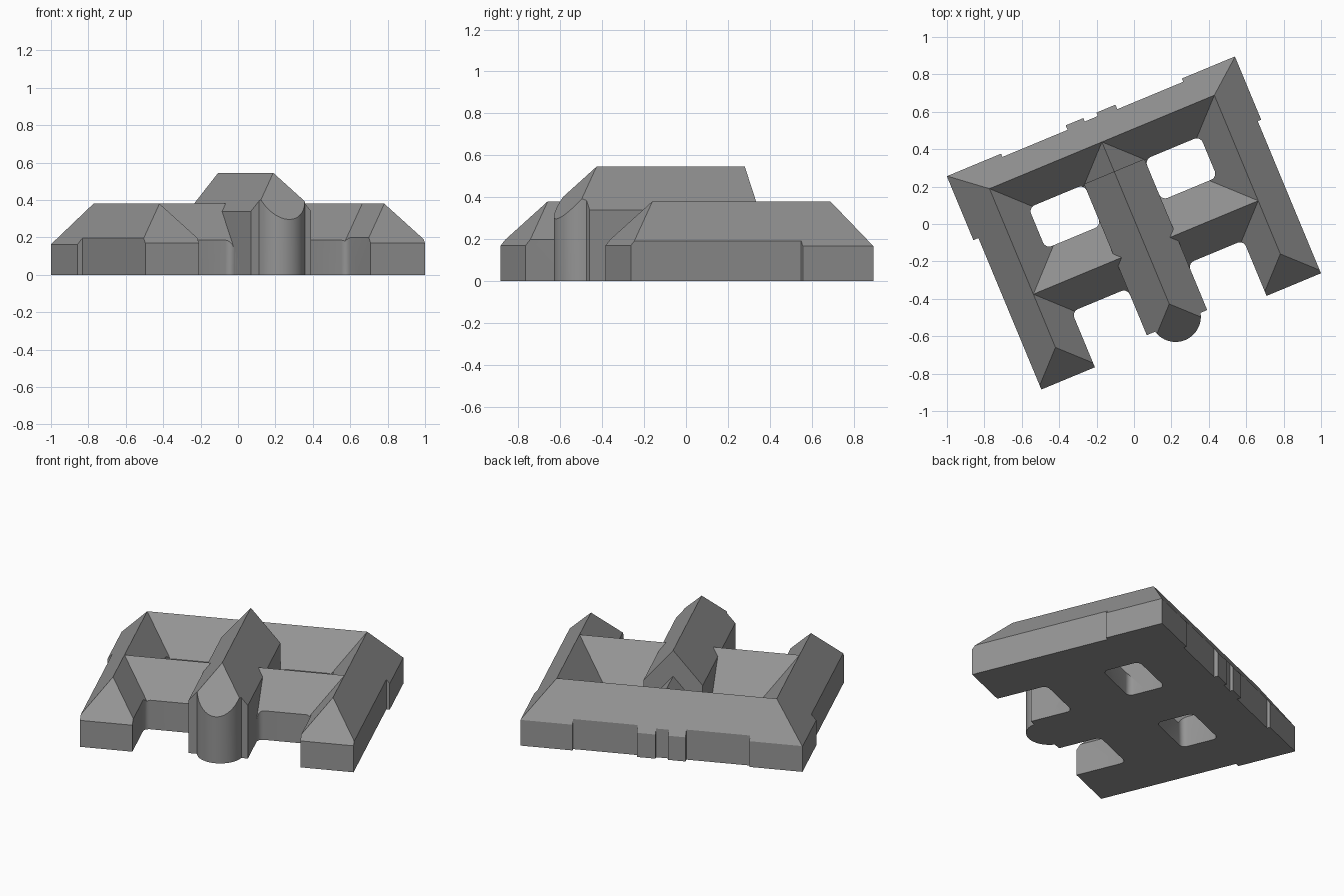
import bpy, bmesh, math
from mathutils import Matrix

cube = bpy.data.objects.get("Cube")
if cube:
    bpy.data.objects.remove(cube, do_unlink=True)

stone = bpy.data.materials.new("grey stone")
stone.use_nodes = True
GREY = (0.30, 0.30, 0.30, 1)
stone.diffuse_color = GREY
stone.node_tree.nodes["Principled BSDF"].inputs["Base Color"].default_value = GREY

PITCH = 1.18          # common roof slope
MID = 0.01            # symmetry axis of the plan
HALL = 0.175          # half width of the hall
TURN = Matrix.Rotation(math.radians(22.57), 4, "Z")


def add_mesh(name, verts, faces):
    mesh = bpy.data.meshes.new(name)
    mesh.from_pydata(verts, [], faces)
    bm = bmesh.new()
    bm.from_mesh(mesh)
    bmesh.ops.recalc_face_normals(bm, faces=bm.faces)
    bm.to_mesh(mesh)
    bm.free()
    ob = bpy.data.objects.new(name, mesh)
    bpy.context.collection.objects.link(ob)
    mesh.materials.append(stone)
    return ob


def prism(name, outline, z0=-0.1, z1=1.0):
    n = len(outline)
    verts = [(x, y, z) for z in (z0, z1) for x, y in outline]
    sides = [(i, (i + 1) % n, n + (i + 1) % n, n + i) for i in range(n)]
    return add_mesh(name, verts, sides + [tuple(range(n)), tuple(range(n, 2 * n))])


def hip_roof(name, a, b, height, west=PITCH, east=PITCH, south=PITCH, north=PITCH):
    """Hipped solid over a ridge from a to b, its slopes running down to the ground."""
    x0, x1 = a[0] - height / west, b[0] + height / east
    y0, y1 = a[1] - height / south, b[1] + height / north
    verts = [(x0, y0, 0), (x1, y0, 0), (x1, y1, 0), (x0, y1, 0), (*a, height), (*b, height)]
    if a[1] == b[1]:
        faces = [(0, 1, 5, 4), (1, 2, 5), (2, 3, 4, 5), (3, 0, 4)]
    else:
        faces = [(0, 1, 4), (1, 2, 5, 4), (2, 3, 5), (3, 0, 4, 5)]
    return add_mesh(name, verts, faces + [(0, 1, 2, 3)])


def rounded_rect(x0, x1, y0, y1, r=0.035, steps=5):
    pts = []
    corners = [(x1 - r, y1 - r), (x0 + r, y1 - r), (x0 + r, y0 + r), (x1 - r, y0 + r)]
    for k, (cx, cy) in enumerate(corners):
        for s in range(steps + 1):
            t = math.pi / 2 * (k + s / steps)
            pts.append((cx + r * math.cos(t), cy + r * math.sin(t)))
    return pts


def combine(ob, tool, operation):
    mod = ob.modifiers.new(operation.lower(), "BOOLEAN")
    mod.operation, mod.object, mod.solver = operation, tool, "EXACT"
    bpy.context.view_layer.objects.active = ob
    bpy.ops.object.modifier_apply(modifier=mod.name)
    bpy.data.objects.remove(tool, do_unlink=True)


# Ranges around the courtyards: ridges all at one height
RIDGE, W, E, BACK, CROSS = 0.38, -0.641, 0.661, 0.471, -0.14
wings = hip_roof("wings", (W, BACK), (E, BACK), RIDGE, north=1.45)
for x in (W, E):
    combine(wings, hip_roof("side_range", (x, -0.448), (x, BACK), RIDGE, north=1.45), "UNION")
combine(wings, hip_roof("cross_range", (W, CROSS), (E, CROSS), RIDGE), "UNION")

# Low gable linking the hall to the back range
reach = RIDGE / PITCH
link = prism("link_gable", [(MID - reach, 0), (MID + reach, 0), (MID, RIDGE)], -BACK, -0.2)
link.data.transform(Matrix.Rotation(math.pi / 2, 4, "X"))
combine(wings, link, "UNION")

# Outer walls with shallow corner and centre projections
outline = [(-0.826, 0.62), (-0.826, 0.25), (-0.797, 0.25), (-0.797, -0.627),
           (0.822, -0.627), (0.822, 0.254), (0.842, 0.254), (0.842, 0.62),
           (0.535, 0.62), (0.535, 0.601), (0.153, 0.601), (0.153, 0.627),
           (0.043, 0.627), (0.043, 0.607), (-0.033, 0.607), (-0.033, 0.627),
           (-0.135, 0.627), (-0.135, 0.601), (-0.512, 0.601), (-0.512, 0.62)]
combine(wings, prism("outer_walls", outline), "INTERSECT")

# Courtyards and front recesses with rounded corners
for x0, x1 in ((-0.487, MID - HALL), (MID + HALL, 0.507)):
    for y0, y1 in ((0.06, 0.297), (-0.9, -0.305)):
        combine(wings, prism("courtyard", rounded_rect(x0, x1, y0, y1), -0.2, 1.2), "DIFFERENCE")

# Tall central hall: gabled at the back, hipped over a round apse in front
HALL_RIDGE, GABLE = 0.545, 0.30
hall = hip_roof("hall", (MID, -0.467), (MID, 0.8), HALL_RIDGE)
c, r = (MID + 0.005, -0.543), 0.135
front = -0.575
start = math.asin((front - c[1]) / r)
arc = [math.pi - start + (math.pi + 2 * start) * i / 28 for i in range(29)]
plan = [(MID + HALL, front), (MID + HALL, GABLE), (MID - HALL, GABLE), (MID - HALL, front)]
plan += [(c[0] + r * math.cos(t), c[1] + r * math.sin(t)) for t in arc]
combine(hall, prism("hall_walls", plan), "INTERSECT")

# Turn the whole plan and shade curved walls smoothly
for ob in (wings, hall):
    ob.data.transform(TURN)
    bpy.ops.object.select_all(action="DESELECT")
    ob.select_set(True)
    bpy.context.view_layer.objects.active = ob
    bpy.ops.object.shade_smooth_by_angle(angle=math.radians(25))
